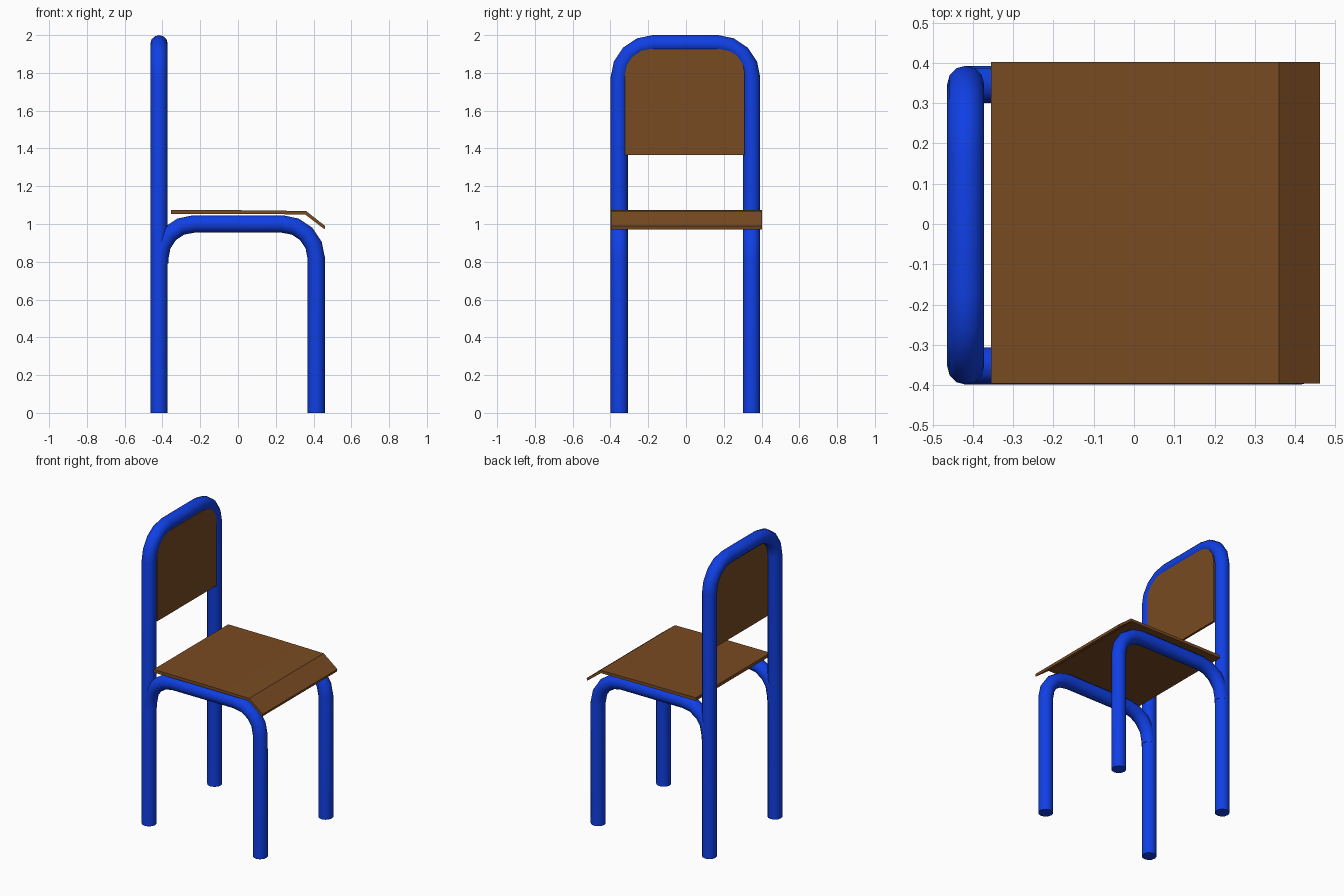
import bpy, bmesh, math
from mathutils import Vector

if "Cube" in bpy.data.objects:
    bpy.data.objects.remove(bpy.data.objects["Cube"])

def material(name, rgb):
    m = bpy.data.materials.new(name)
    m.diffuse_color = (*rgb, 1)
    m.use_nodes = True
    m.node_tree.nodes["Principled BSDF"].inputs["Base Color"].default_value = m.diffuse_color
    return m

BLUE = material("blue tube", (0.005, 0.05, 0.78))
BROWN = material("brown board", (0.19, 0.07, 0.016))
R, SIDES = 0.046, 12

def finish(name, bm, mat):
    bmesh.ops.recalc_face_normals(bm, faces=bm.faces)
    me = bpy.data.meshes.new(name)
    bm.to_mesh(me)
    bm.free()
    me.materials.append(mat)
    ob = bpy.data.objects.new(name, me)
    bpy.context.collection.objects.link(ob)
    bpy.ops.object.select_all(action='DESELECT')
    ob.select_set(True)
    bpy.context.view_layer.objects.active = ob
    bpy.ops.object.shade_smooth_by_angle(angle=math.radians(35))
    return ob

def arch(half, z0, z1, top, bend, steps=4):
    """Points (u, z) of an upside-down U with rounded corners."""
    c = half - bend
    right = [(c + bend * math.cos(i * math.pi / 2 / steps),
              top - bend + bend * math.sin(i * math.pi / 2 / steps))
             for i in range(steps + 1)]
    return [(half, z0)] + right + [(-u, z) for u, z in reversed(right)] + [(-half, z1)]

def tube(name, pts, normal):
    """Sweep a round section along a planar path."""
    bm = bmesh.new()
    pts = [Vector(p) for p in pts]
    rings = []
    for i, p in enumerate(pts):
        a = (p - pts[max(i - 1, 0)]).normalized()
        b = (pts[min(i + 1, len(pts) - 1)] - p).normalized()
        side = (a + b).normalized().cross(normal)
        rings.append([bm.verts.new(p + R * (math.cos(t) * normal + math.sin(t) * side))
                      for t in (2 * math.pi * k / SIDES for k in range(SIDES))])
    for r, s in zip(rings, rings[1:]):
        for k in range(SIDES):
            n = (k + 1) % SIDES
            bm.faces.new((r[k], r[n], s[n], s[k]))
    bm.faces.new(rings[0])
    bm.faces.new(rings[-1])
    return finish(name, bm, BLUE)

def board(name, pts, depth):
    """Extrude a flat outline into a board."""
    bm = bmesh.new()
    f = bm.faces.new([bm.verts.new(p) for p in pts])
    ext = bmesh.ops.extrude_face_region(bm, geom=[f])
    bmesh.ops.translate(bm, vec=depth,
                        verts=[v for v in ext["geom"] if isinstance(v, bmesh.types.BMVert)])
    return finish(name, bm, BROWN)

# back legs and backrest in one bent tube
YC = -0.003
tube("back_frame", [(-0.418, YC + u, z) for u, z in arch(0.35, 0, 0, 1.954, 0.18)],
     Vector((1, 0, 0)))

# side frames: front leg, seat rail, and short end inside the back leg
for label, y in (("right", -0.353), ("left", 0.347)):
    tube("seat_frame_" + label, [(u, y, z) for u, z in arch(0.414, 0, 0.79, 1.0, 0.18)],
         Vector((0, 1, 0)))

# seat board with bent-down front lip
board("seat", [(x, -0.396, z) for x, z in (
    (-0.355, 1.074), (0.0, 1.073), (0.36, 1.069), (0.462, 0.989),
    (0.458, 0.972), (0.355, 1.051), (0.0, 1.053), (-0.355, 1.053))],
      Vector((0, 0.798, 0)))

# backrest panel, rounded at the top corners
board("back_panel", [(-0.392, YC - 0.003 + u, z)
                     for u, z in arch(0.317, 1.365, 1.365, 1.926, 0.13)],
      Vector((0.014, 0, 0)))
